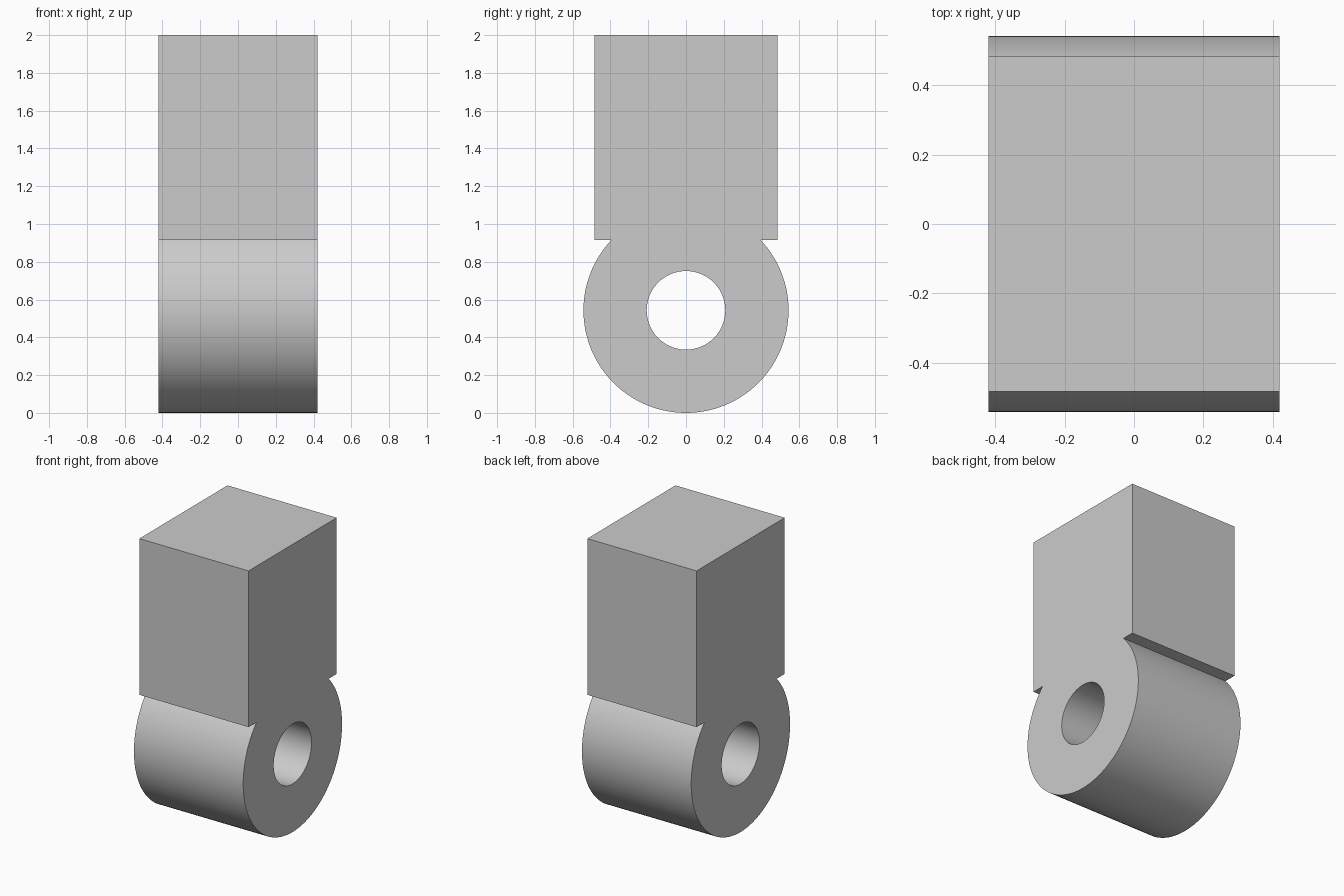
import bpy
import bmesh
from math import asin, cos, sin, pi, radians

if "Cube" in bpy.data.objects:
    bpy.data.objects.remove(bpy.data.objects["Cube"], do_unlink=True)

HALF_WIDTH = 0.42
RADIUS, HOLE_RADIUS = 0.543, 0.208
CENTRE_Z = RADIUS
BLOCK_HALF, BLOCK_BOTTOM, BLOCK_TOP = 0.484, 0.914, 2.0
SEGMENTS = 96

grey = bpy.data.materials.new("plain grey")
grey.use_nodes = True
colour = (0.6, 0.6, 0.6, 1)
grey.diffuse_color = colour
grey.node_tree.nodes["Principled BSDF"].inputs["Base Color"].default_value = colour


def arc(radius, start, sweep, steps):
    """Points (y, z) along an arc around the bore axis."""
    angles = [start + sweep * i / steps for i in range(steps + 1)]
    return [(radius * cos(a), CENTRE_Z + radius * sin(a)) for a in angles]


# Outline: round eye below, square block above with a small overhang
meet = asin((BLOCK_BOTTOM - CENTRE_Z) / RADIUS)
outline = arc(RADIUS, meet, -(pi + 2 * meet), SEGMENTS)
outline += [(-BLOCK_HALF, BLOCK_BOTTOM), (-BLOCK_HALF, BLOCK_TOP),
            (BLOCK_HALF, BLOCK_TOP), (BLOCK_HALF, BLOCK_BOTTOM)]
bore = arc(HOLE_RADIUS, 0, 2 * pi, SEGMENTS)[:-1]

bm = bmesh.new()
cap_edges = {-1: [], 1: []}

# Walls of the outline and of the bore
for loop in (outline, bore):
    rings = {s: [bm.verts.new((s * HALF_WIDTH, y, z)) for y, z in loop] for s in (-1, 1)}
    for i in range(len(loop)):
        j = (i + 1) % len(loop)
        bm.faces.new((rings[-1][i], rings[-1][j], rings[1][j], rings[1][i]))
        for s in (-1, 1):
            cap_edges[s].append(bm.edges.get((rings[s][i], rings[s][j])))

# Flat sides, filled around the bore
for s in (-1, 1):
    bmesh.ops.triangle_fill(bm, edges=cap_edges[s], use_beauty=True, normal=(s, 0, 0))
bmesh.ops.recalc_face_normals(bm, faces=bm.faces[:])

mesh = bpy.data.meshes.new("block_with_eye")
bm.to_mesh(mesh)
bm.free()
mesh.materials.append(grey)
body = bpy.data.objects.new("block_with_eye", mesh)
bpy.context.collection.objects.link(body)

bpy.ops.object.select_all(action="DESELECT")
body.select_set(True)
bpy.context.view_layer.objects.active = body
bpy.ops.object.shade_smooth_by_angle(angle=radians(30))
